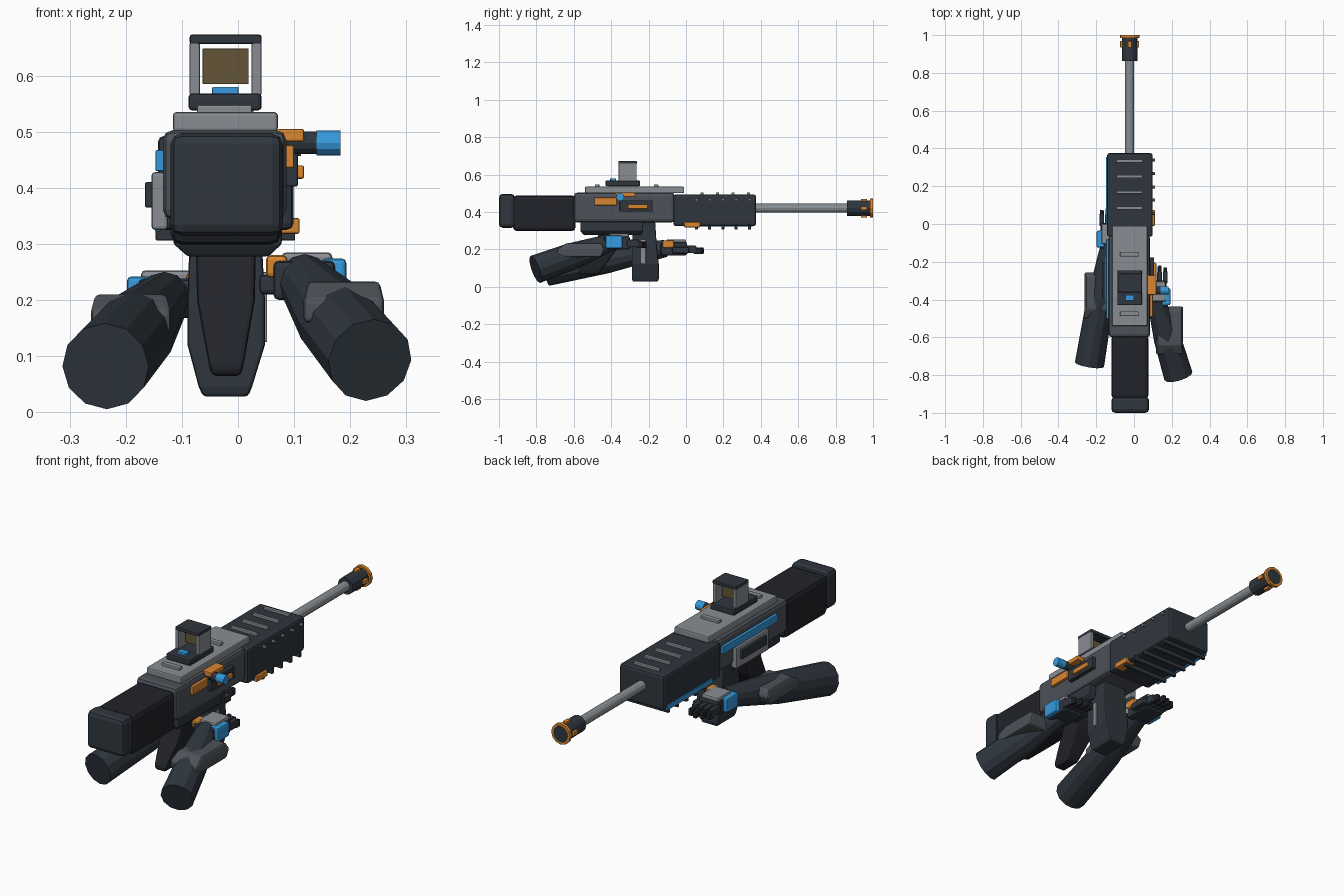
import bpy, bmesh
from mathutils import Vector

if "Cube" in bpy.data.objects:
    bpy.data.objects.remove(bpy.data.objects["Cube"])

COL = dict(slate=(.028, .037, .048), black=(.016, .017, .023), mid=(.075, .085, .1),
           grey=(.25, .27, .29), blue=(.035, .32, .72), orange=(.7, .24, .03), glass=(.13, .09, .04))
MATS = {}
for n, c in COL.items():
    MATS[n] = bpy.data.materials.new(n)
    MATS[n].diffuse_color = (*c, 1)


def finish(name, bm, mat, bevel=0):
    bmesh.ops.recalc_face_normals(bm, faces=bm.faces)
    me = bpy.data.meshes.new(name)
    bm.to_mesh(me)
    bm.free()
    me.materials.append(MATS[mat])
    ob = bpy.data.objects.new(name, me)
    bpy.context.collection.objects.link(ob)
    if bevel:
        m = ob.modifiers.new("bevel", 'BEVEL')
        m.width, m.segments = bevel, 2
    return ob


def loft(name, mat, sections, bevel=0):
    """Stack of rectangles (z, x0, x1, y0, y1) skinned into a solid."""
    bm = bmesh.new()
    rings = [[bm.verts.new(p) for p in ((a, c, z), (b, c, z), (b, d, z), (a, d, z))]
             for z, a, b, c, d in sections]
    for r, s in zip(rings, rings[1:]):
        for i in range(4):
            j = (i + 1) % 4
            bm.faces.new((r[i], r[j], s[j], s[i]))
    bm.faces.new(rings[0])
    bm.faces.new(rings[-1])
    return finish(name, bm, mat, bevel)


def box(name, mat, x, y, z, bevel=.004):
    return loft(name, mat, [(z[0], *x, *y), (z[1], *x, *y)], bevel)


def tube(name, mat, a, b, r1, r2=None, n=12):
    a, b = Vector(a), Vector(b)
    bm = bmesh.new()
    bmesh.ops.create_cone(bm, cap_ends=True, segments=n, radius1=r1,
                          radius2=r1 if r2 is None else r2, depth=(b - a).length)
    q = (b - a).to_track_quat('Z', 'Y')
    for v in bm.verts:
        v.co = q @ v.co + (a + b) / 2
    return finish(name, bm, mat)


CX = -.023  # weapon centre line

# Stock and receiver
box("butt_pad", 'slate', (-.12, .08), (-1, -.915), (.315, .497), .02)
box("stock", 'black', (-.12, .077), (-.925, -.59), (.298, .488), .02)
box("receiver", 'mid', (-.134, .086), (-.6, -.06), (.343, .503), .018)
loft("lower_receiver", 'slate', [(.278, -.09, .055, -.55, -.24), (.3, -.115, .078, -.565, -.23),
                                 (.35, -.115, .078, -.565, -.23)], .004)

# Top rail with cross bars
box("top_rail", 'grey', (-.116, .071), (-.54, -.01), (.5, .535), .006)
for y in (-.475, -.16):
    box("rail_bar", 'grey', (-.073, .025), (y - .012, y + .012), (.53, .548))

# Handguard with vents, bottom ribs and bolts
box("handguard", 'slate', (-.143, .099), (-.067, .375), (.325, .493), .012)
for i in range(4):
    y = .085 + i * .083
    box("vent_bar", 'grey', (-.093, .046), (y - .008, y + .008), (.488, .504), .003)
for i in range(5):
    y = .055 + i * .071
    box("bottom_rib", 'slate', (-.147, .102), (y - .008, y + .008), (.306, .332), .003)
    tube("side_bolt", 'grey', (.095, y, .465), (.112, y, .465), .008, n=8)
box("handguard_orange_strip", 'orange', (.06, .11), (-.01, .075), (.318, .346))
box("handguard_blue_strip", 'blue', (-.148, -.138), (0, .355), (.322, .346), .002)

# Barrel and muzzle
tube("barrel", 'grey', (CX, .36, .42), (CX, .88, .42), .024)
tube("muzzle_brake", 'slate', (CX, .862, .42), (CX, .988, .42), .041)
tube("muzzle_ring", 'orange', (CX, .984, .42), (CX, 1, .42), .051)
tube("muzzle_bore", 'slate', (CX, .99, .42), (CX, 1.001, .42), .039)
for s in (-1, 1):
    x, z = CX + s * .04, .42 + s * .04
    box("muzzle_slot_side", 'orange', (x - .01, x + .01), (.935, .968), (.41, .43), .002)
    box("muzzle_slot_top", 'orange', (CX - .01, CX + .01), (.935, .968), (z - .01, z + .01), .002)

# Right side: ejection port, strip, charging handle
box("right_orange_strip", 'orange', (.08, .1), (-.49, -.37), (.435, .476))
box("ejection_port", 'slate', (.08, .107), (-.355, -.178), (.402, .462))
box("port_inset", 'orange', (.1, .118), (-.31, -.205), (.416, .44))
box("charging_plate", 'orange', (.07, .118), (-.375, -.272), (.482, .505))
tube("charging_shaft", 'slate', (.07, -.352, .48), (.145, -.352, .48), .02)
tube("charging_knob", 'blue', (.14, -.352, .48), (.183, -.352, .48), .022)

# Left side: blue strip and cover plate
box("left_blue_strip", 'blue', (-.147, -.13), (-.5, -.08), (.43, .467), .002)
box("left_cover", 'grey', (-.154, -.125), (-.42, -.17), (.325, .428), .006)
box("left_cover_inset", 'slate', (-.166, -.15), (-.39, -.2), (.365, .41), .003)

# Sight
box("sight_mount", 'grey', (-.073, .028), (-.42, -.255), (.53, .545))
box("sight_base", 'slate', (-.088, .042), (-.43, -.245), (.538, .568), .006)
for x in (-.086, .024):
    box("sight_wall", 'grey', (x, x + .018), (-.36, -.265), (.565, .66), .003)
box("sight_top", 'slate', (-.086, .042), (-.362, -.263), (.656, .673))
box("sight_glass", 'glass', (-.063, .019), (-.315, -.305), (.585, .648), .001)
box("sight_button", 'blue', (-.046, .001), (-.405, -.375), (.565, .58), .002)

# Grip and magazine
loft("grip", 'black', [(.065, -.047, .005, -.57, -.47), (.085, -.052, .01, -.575, -.455),
                       (.2, -.073, .03, -.5, -.37), (.295, -.075, .032, -.46, -.34)], .008)
loft("magazine", 'slate', [(.028, -.062, .018, -.285, -.15), (.045, -.07, .025, -.29, -.145),
                           (.12, -.09, .048, -.29, -.145), (.2, -.09, .048, -.29, -.155),
                           (.35, -.085, .04, -.28, -.165)], .006)
box("magazine_strip", 'grey', (.04, .052), (-.24, -.215), (.125, .25), .002)


# Hands: s is +1 for the right hand (outer side +x)
def hand(side, s, cx, cy, cz):
    def b(name, mat, x, y, z, bev=.005):
        x = sorted((cx + s * x[0], cx + s * x[1]))
        box(side + name, mat, x, (cy + y[0], cy + y[1]), (cz + z[0], cz + z[1]), bev)
    b("_palm", 'slate', (-.055, .055), (-.08, .06), (-.04, .03), .01)
    b("_back_plate", 'grey', (-.04, .05), (-.05, .055), (.01, .045), .008)
    b("_cuff_plate", 'blue', (.03, .075), (-.07, .02), (-.035, .034), .008)
    b("_thumb_plate", 'orange', (-.068, -.03), (-.07, -.01), (0, .04), .008)
    for i in range(4):
        x = -.055 + i * .03
        b("_finger", 'slate', (x, x + .025), (.045, .11), (-.028, .012), .006)
        b("_fingertip", 'black', (x + .002, x + .023), (.095, .15 - .01 * abs(i - 1)), (-.034, .002), .006)
    b("_thumb", 'slate', (-.08, -.045), (-.02, .07), (-.03, .005), .008)


hand("right", 1, .118, -.36, .24)
hand("left", -1, -.123, -.055, .208)

# Forearms with pads on top
for side, a, b, r in (("right", (.235, -.805, .093), (.115, -.4, .238), .077),
                      ("left", (-.236, -.745, .082), (-.13, -.11, .205), .078)):
    mid = Vector(a).lerp(Vector(b), .5)
    tube(side + "_forearm", 'slate', a, mid, r, r * .93)
    tube(side + "_wrist", 'slate', mid, b, r * .93, .046)
for side, x, y, z in (("right", (.117, .26), (-.69, -.455), (.16, .233)),
                      ("left", (-.262, -.12), (-.5, -.275), (.14, .21))):
    pad = loft(side + "_arm_pad", 'mid',
               [(z[0], *x, *y), (z[0] + .04, *x, y[0], y[1] + .02),
                (z[1], x[0] + .008, x[1] - .008, y[0] + .05, y[1])], .008)

for m in bpy.data.materials:
    if m.users and not m.is_grease_pencil:
        m.use_nodes = True
        m.node_tree.nodes["Principled BSDF"].inputs["Base Color"].default_value = m.diffuse_color
